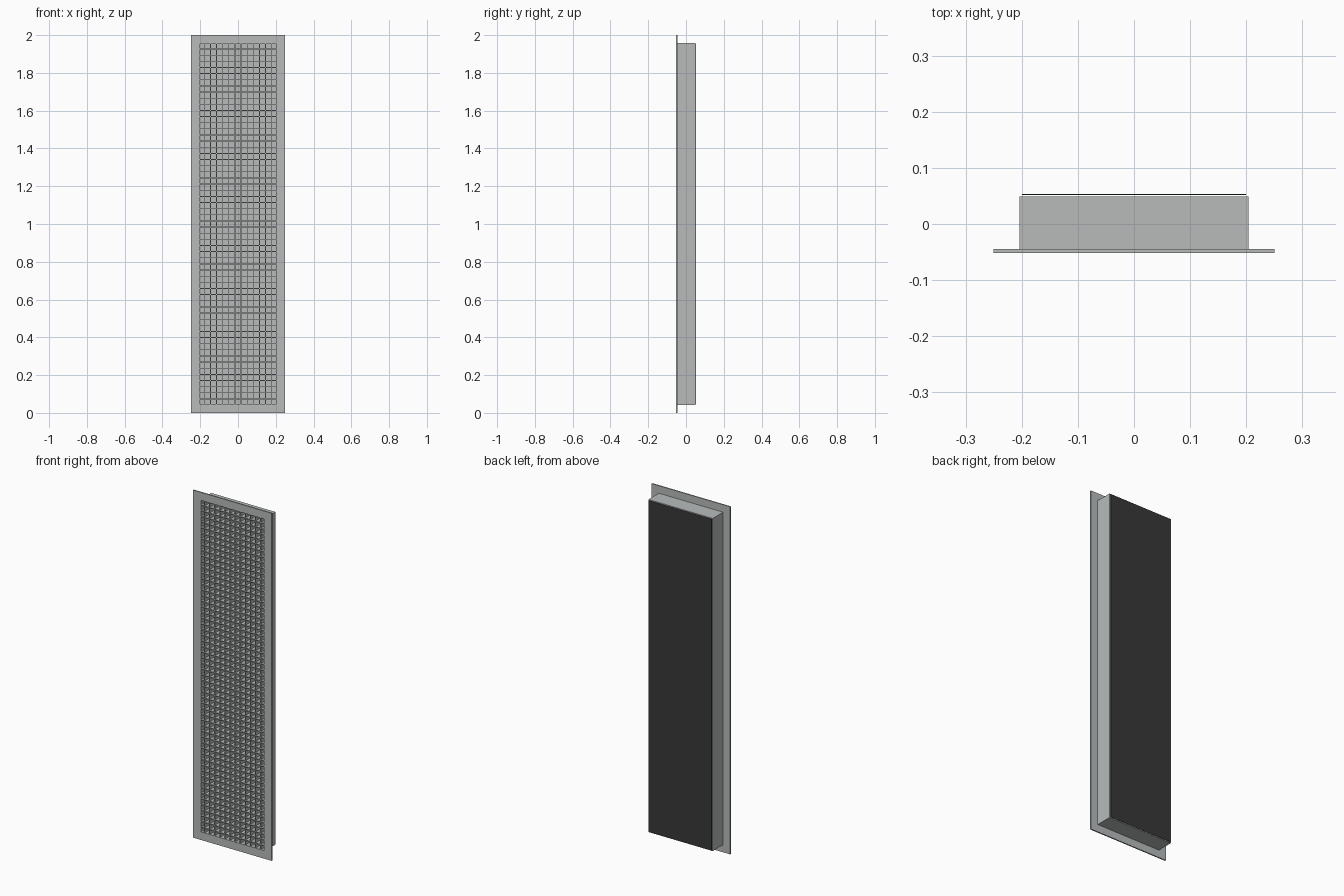
import bpy
import bmesh
from mathutils import Matrix, Vector

cube = bpy.data.objects.get("Cube")
if cube:
    bpy.data.objects.remove(cube, do_unlink=True)


def make_material(name, rgb):
    mat = bpy.data.materials.new(name)
    mat.use_nodes = True
    colour = (*rgb, 1.0)
    mat.diffuse_color = colour
    mat.node_tree.nodes["Principled BSDF"].inputs["Base Color"].default_value = colour
    return mat


grey = make_material("light grey metal", (0.48, 0.5, 0.5))
black = make_material("black sheet", (0.04, 0.04, 0.04))

MID = 1.0          # height of the centre
FRONT, BACK = -0.052, 0.049
PITCH, BLADE = 0.0325, 0.004
IN_X, IN_Z = 0.2005, 0.954    # half size of the opening
OUT_X, OUT_Z = 0.2045, 0.957  # half size of the box


def add_box(bm, x, y, z):
    """Add a box from (low, high) ranges, with z measured from the centre."""
    size = Vector((x[1] - x[0], y[1] - y[0], z[1] - z[0]))
    centre = Vector((sum(x) / 2, sum(y) / 2, sum(z) / 2 + MID))
    bmesh.ops.create_cube(bm, size=1, matrix=Matrix.LocRotScale(centre, None, size))


def finish(name, bm, mat):
    mesh = bpy.data.meshes.new(name)
    bm.to_mesh(mesh)
    bm.free()
    mesh.materials.append(mat)
    obj = bpy.data.objects.new(name, mesh)
    bpy.context.collection.objects.link(obj)
    return obj


def rectangular_ring(name, outer, inner, y, mat):
    """Rectangular tube running along y."""
    bm = bmesh.new()
    loops = []
    for (hx, hz), depth in ((outer, y[0]), (inner, y[0]), (inner, y[1]), (outer, y[1])):
        loops.append([bm.verts.new((sx * hx, depth, MID + sz * hz))
                      for sx, sz in ((-1, -1), (1, -1), (1, 1), (-1, 1))])
    for a, b in zip(loops, loops[1:] + loops[:1]):
        for i in range(4):
            j = (i + 1) % 4
            bm.faces.new((a[i], a[j], b[j], b[i]))
    bmesh.ops.recalc_face_normals(bm, faces=bm.faces)
    return finish(name, bm, mat)


# Thin front flange and the box walls behind it
rectangular_ring("front_flange", (0.25, MID), (IN_X, IN_Z), (FRONT, -0.045), grey)
rectangular_ring("box_walls", (OUT_X, OUT_Z), (IN_X, IN_Z), (-0.045, BACK), grey)

# Closed back of the box
bm = bmesh.new()
add_box(bm, (-IN_X, IN_X), (BACK - 0.003, BACK), (-IN_Z, IN_Z))
finish("box_back", bm, grey)


def blade_positions(limit):
    """Evenly spaced positions, with one cell centred on zero."""
    p = PITCH / 2
    while p < limit - BLADE:
        yield p
        yield -p
        p += PITCH


# Square-celled grille of crossing blades
half = BLADE / 2
depth = (FRONT + 0.001, BACK - 0.003)
bm = bmesh.new()
for x in blade_positions(IN_X):
    add_box(bm, (x - half, x + half), depth, (-IN_Z, IN_Z))
finish("grille_upright_blades", bm, grey)

bm = bmesh.new()
for z in blade_positions(IN_Z):
    add_box(bm, (-IN_X, IN_X), depth, (z - half, z + half))
finish("grille_cross_blades", bm, grey)

# Dark sheet just behind the box
bm = bmesh.new()
add_box(bm, (-0.2, 0.2), (0.0515, 0.0535), (-0.954, 0.954))
finish("back_sheet", bm, black)
